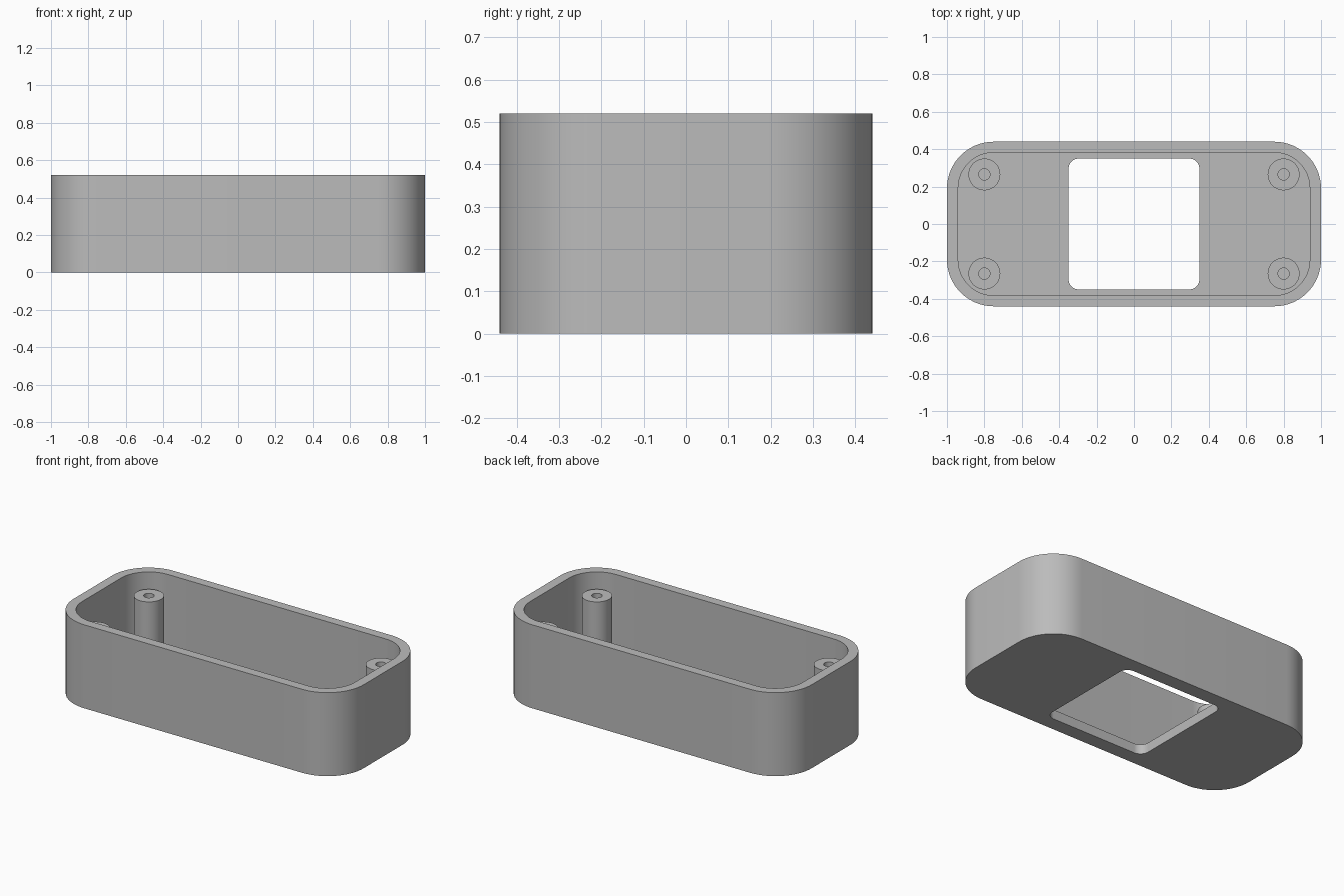
import bpy
import math

cube = bpy.data.objects.get("Cube")
if cube:
    bpy.data.objects.remove(cube, do_unlink=True)

HEIGHT = 0.52
FLOOR = 0.06
POST_TOP = 0.42

grey = bpy.data.materials.new("plain grey")
grey.use_nodes = True
grey.diffuse_color = (0.5, 0.5, 0.5, 1)
grey.node_tree.nodes["Principled BSDF"].inputs["Base Color"].default_value = (0.5, 0.5, 0.5, 1)


def rounded_loop(half_x, half_y, radius, z, segments=16):
    """Counter-clockwise rounded rectangle; a circle when radius equals both halves."""
    points = []
    for quarter, (sx, sy) in enumerate([(1, 1), (-1, 1), (-1, -1), (1, -1)]):
        for i in range(segments):
            angle = (quarter + i / (segments - 1)) * math.pi / 2
            points.append((sx * (half_x - radius) + radius * math.cos(angle),
                           sy * (half_y - radius) + radius * math.sin(angle), z))
    # Drop coincident points where quarters of a circle meet
    return [p for i, p in enumerate(points) if math.dist(p, points[i - 1]) > 1e-5]


def skin(name, loops, closed=False, location=(0, 0, 0)):
    """Join successive loops with quads; closed joins the last to the first."""
    n = len(loops[0])
    count = len(loops)
    faces = []
    for k in range(count if closed else count - 1):
        a, b = k * n, (k + 1) % count * n
        for i in range(n):
            j = (i + 1) % n
            faces.append((a + i, a + j, b + j, b + i))
    mesh = bpy.data.meshes.new(name)
    mesh.from_pydata([p for loop in loops for p in loop], [], faces)
    mesh.materials.append(grey)
    obj = bpy.data.objects.new(name, mesh)
    obj.location = location
    bpy.context.collection.objects.link(obj)
    bpy.ops.object.select_all(action='DESELECT')
    obj.select_set(True)
    bpy.context.view_layer.objects.active = obj
    bpy.ops.object.shade_smooth_by_angle(angle=math.radians(30))
    return obj


# Open-topped case with a window through its floor
outer = (1.0, 0.44, 0.25)
inner = (0.94, 0.382, 0.19)
window = (0.35, 0.35, 0.055)
skin("case_shell", [
    rounded_loop(*outer, 0), rounded_loop(*outer, HEIGHT),
    rounded_loop(*inner, HEIGHT), rounded_loop(*inner, FLOOR),
    rounded_loop(*window, FLOOR), rounded_loop(*window, 0),
], closed=True)

# Hollow screw posts in the corners
post = (0.085,) * 3
bore = (0.03,) * 3
for side, x in (("left", 0.8), ("right", -0.8)):
    for end, y in (("front", -0.265), ("back", 0.265)):
        skin(f"screw_post_{end}_{side}", [
            rounded_loop(*post, FLOOR), rounded_loop(*post, POST_TOP),
            rounded_loop(*bore, POST_TOP), rounded_loop(*bore, FLOOR),
        ], location=(x, y, 0))
